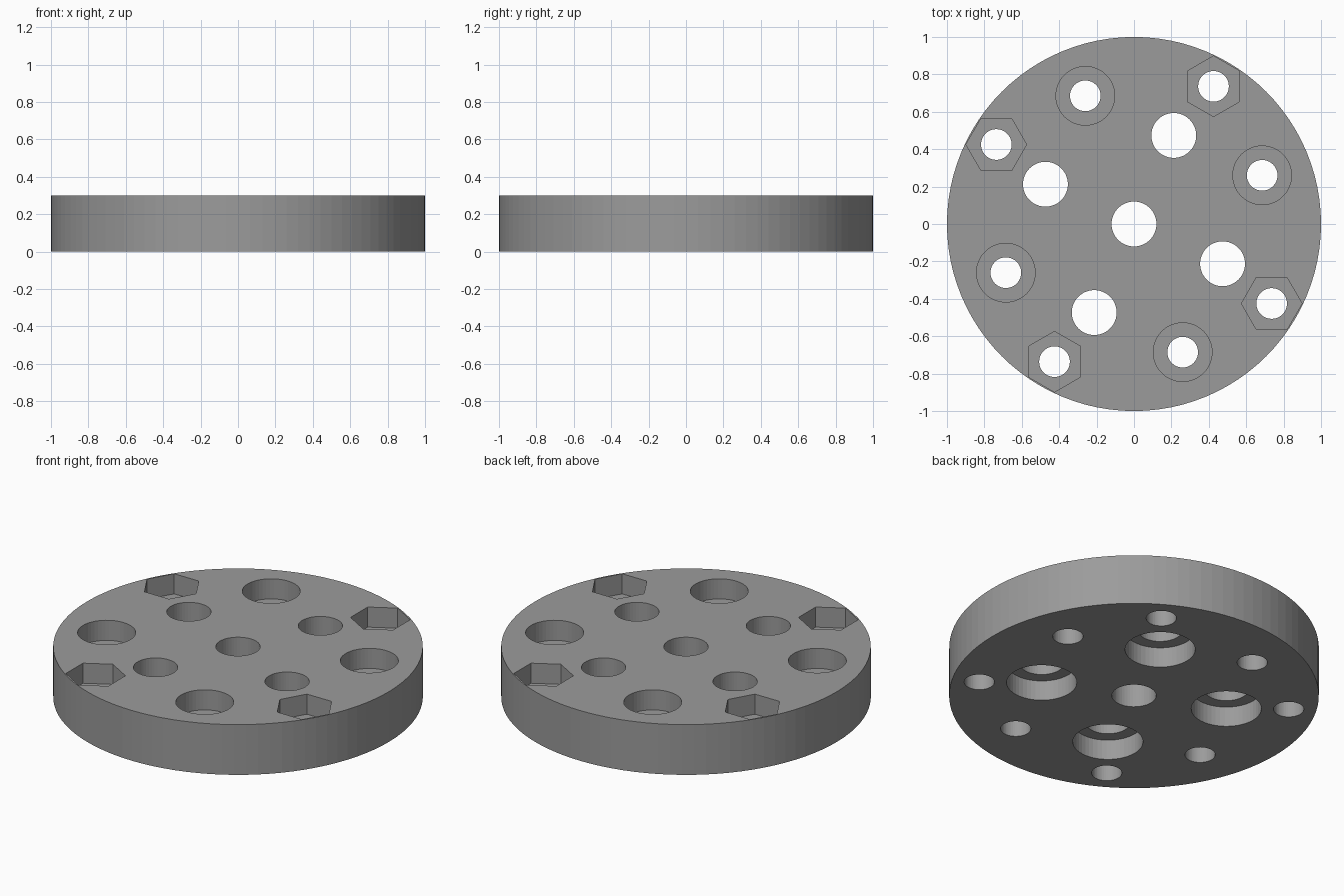
import bpy, math

if "Cube" in bpy.data.objects:
    bpy.data.objects.remove(bpy.data.objects["Cube"])

HEIGHT = 0.30
BORE = 0.12          # depth of every recess


def cylinder(name, radius, z0, z1, x=0.0, y=0.0, sides=48, turn=0.0):
    bpy.ops.mesh.primitive_cylinder_add(
        vertices=sides, radius=radius, depth=z1 - z0,
        location=(x, y, (z0 + z1) / 2), rotation=(0, 0, turn))
    obj = bpy.context.object
    obj.name = name
    return obj


# Solid round plate
plate = cylinder("round_plate", 1.0, 0.0, HEIGHT, sides=96)
grey = bpy.data.materials.new("mid_grey")
grey.diffuse_color = (0.33, 0.33, 0.33, 1)
grey.use_nodes = True
grey.node_tree.nodes["Principled BSDF"].inputs["Base Color"].default_value = grey.diffuse_color
plate.data.materials.append(grey)

LOW, HIGH = -0.1, HEIGHT + 0.1
holes = [cylinder("centre_hole", 0.12, LOW, HIGH)]
recesses = []

# Four-fold pattern of holes and recesses
for i in range(4):
    quarter = i * math.pi / 2

    def spot(dist, degrees):
        a = math.radians(degrees) + quarter
        return dist * math.cos(a), dist * math.sin(a)

    # Large hole, recessed from below
    x, y = spot(0.519, 65.8)
    holes.append(cylinder("inner_hole", 0.12, LOW, HIGH, x, y))
    recesses.append(cylinder("lower_recess", 0.19, LOW, BORE, x, y))
    # Bolt hole with a round recess on top
    x, y = spot(0.733, 20.8)
    holes.append(cylinder("bolt_hole", 0.082, LOW, HIGH, x, y))
    recesses.append(cylinder("round_recess", 0.157, HEIGHT - BORE, HIGH, x, y))
    # Bolt hole with a hexagonal nut pocket on top
    x, y = spot(0.85, 60.0)
    holes.append(cylinder("nut_hole", 0.082, LOW, HIGH, x, y))
    recesses.append(cylinder("nut_pocket", 0.162, HEIGHT - BORE, HIGH, x, y,
                             sides=6, turn=quarter))

# Cut everything out of the plate
for cutter in recesses + holes:
    mod = plate.modifiers.new(cutter.name, 'BOOLEAN')
    mod.operation = 'DIFFERENCE'
    mod.solver = 'EXACT'
    mod.object = cutter
    bpy.context.view_layer.objects.active = plate
    bpy.ops.object.modifier_apply(modifier=mod.name)
    bpy.data.objects.remove(cutter, do_unlink=True)

# One colour on every face
for face in plate.data.polygons:
    face.material_index = 0
